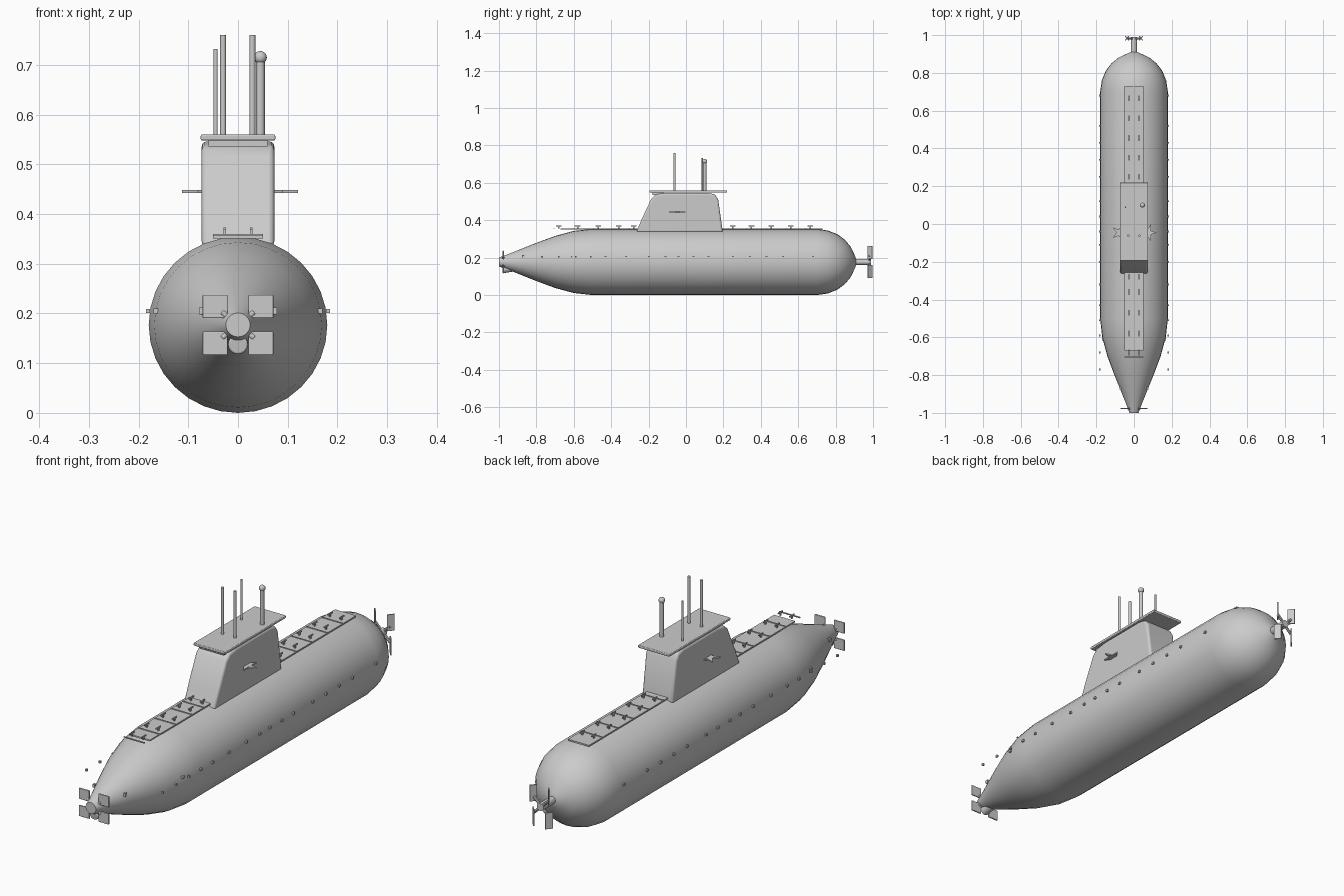
import bpy, bmesh, math
from mathutils import Vector, Matrix

if "Cube" in bpy.data.objects:
    bpy.data.objects.remove(bpy.data.objects["Cube"], do_unlink=True)

grey = bpy.data.materials.new("hull_grey")
grey.use_nodes = True
grey.diffuse_color = (0.6, 0.6, 0.6, 1)
grey.node_tree.nodes["Principled BSDF"].inputs["Base Color"].default_value = (0.6, 0.6, 0.6, 1)

AXIS = 0.177  # height of the hull centre line


def finish(name, bm, smooth=None, bevel=0):
    bmesh.ops.recalc_face_normals(bm, faces=bm.faces)
    mesh = bpy.data.meshes.new(name)
    bm.to_mesh(mesh)
    bm.free()
    mesh.materials.append(grey)
    obj = bpy.data.objects.new(name, mesh)
    bpy.context.collection.objects.link(obj)
    if bevel:
        mod = obj.modifiers.new("rounded_edges", 'BEVEL')
        mod.width = bevel
        mod.segments = 3
    if smooth:
        bpy.ops.object.select_all(action='DESELECT')
        obj.select_set(True)
        bpy.context.view_layer.objects.active = obj
        bpy.ops.object.shade_smooth_by_angle(angle=math.radians(smooth))
    return obj


def add_box(bm, centre, size, turn=0):
    m = Matrix.Translation(centre) @ Matrix.Rotation(turn, 4, 'Z') @ Matrix.Diagonal((*size, 1))
    bmesh.ops.create_cube(bm, size=1, matrix=m)


def add_rod(bm, start, end, radius, sides=12):
    a, b = Vector(start), Vector(end)
    m = Matrix.Translation((a + b) / 2) @ (b - a).to_track_quat('Z', 'Y').to_matrix().to_4x4()
    bmesh.ops.create_cone(bm, cap_ends=True, segments=sides, radius1=radius, radius2=radius,
                          depth=(b - a).length, matrix=m)


def add_prism(bm, points, shift):
    face = bm.faces.new([bm.verts.new(p) for p in points])
    out = bmesh.ops.extrude_face_region(bm, geom=[face])
    verts = [v for v in out["geom"] if isinstance(v, bmesh.types.BMVert)]
    bmesh.ops.translate(bm, verts=verts, vec=shift)


# Hull: rings of (y, radius) along the centre line
profile = [(-1, .024), (-.95, .042), (-.9, .062), (-.8, .102), (-.7, .139), (-.6, .166),
           (-.5, .177), (.7, .177), (.76, .168), (.81, .148), (.85, .118), (.88, .082),
           (.905, .03), (.91, .015)]
bm = bmesh.new()
rings = []
for y, r in profile:
    angles = [math.tau * i / 32 for i in range(32)]
    rings.append([bm.verts.new((r * 1.015 * math.cos(a), y, AXIS + r * math.sin(a))) for a in angles])
for a, b in zip(rings, rings[1:]):
    for i in range(32):
        j = (i + 1) % 32
        bm.faces.new((a[i], a[j], b[j], b[i]))
bm.faces.new(rings[0])
bm.faces.new(rings[-1])
finish("hull", bm, smooth=40)

# Sail with sloped front and back edges
bm = bmesh.new()
side = [(-.267, .335), (-.235, .41), (-.185, .515), (-.16, .538), (-.11, .546),
        (.12, .546), (.155, .538), (.172, .51), (.197, .335)]
add_prism(bm, [(-.073, y, z) for y, z in side], (.146, 0, 0))
finish("sail", bm, smooth=35, bevel=.01)

# Roof of the sail
bm = bmesh.new()
add_box(bm, (0, .012, .554), (.15, .415, .012))
finish("sail_roof", bm, bevel=.003)
bm = bmesh.new()
add_box(bm, (0, -.15, .542), (.118, .06, .012))
finish("roof_support", bm)

# Star-shaped plates through the sail sides
for name, x in (("right_star", -.075), ("left_star", .075)):
    bm = bmesh.new()
    points = []
    for i in range(10):
        r = .018 if i % 2 else .046
        a = math.tau * i / 10
        points.append((x + r * math.cos(a), -.046 + r * math.sin(a), .442))
    add_prism(bm, points, (0, 0, .006))
    finish(name, bm)

# Masts on the roof
for name, x, y, top, r in (("right_periscope", -.03, -.062, .76, .006),
                           ("left_periscope", .029, -.062, .76, .006),
                           ("aerial", -.045, .088, .732, .004),
                           ("radar_mast", .045, .1, .71, .009)):
    bm = bmesh.new()
    add_rod(bm, (x, y, .555), (x, y, top), r)
    finish(name, bm, smooth=40)
bm = bmesh.new()
bmesh.ops.create_uvsphere(bm, u_segments=16, v_segments=10, radius=.013,
                          matrix=Matrix.Translation((.045, .1, .715)))
finish("radar_ball", bm, smooth=60)

# Walkways with raised cross bars and pairs of cleats
for name, start, end, cleats in (("front_deck", -.67, -.24, (-.68, -.58, -.47, -.36, -.28)),
                                 ("rear_deck", .18, .73, (.25, .35, .455, .56, .665))):
    bm = bmesh.new()
    add_box(bm, (0, (start + end) / 2, .354), (.1, end - start, .006))
    finish(name, bm)
    bm = bmesh.new()
    for y in cleats:
        add_box(bm, (0, y - .025, .3575), (.1, .005, .004))
        for x in (-.027, .027):
            add_box(bm, (x, y, .37), (.005, .03, .005))
            add_box(bm, (x, y, .363), (.004, .008, .014))
    finish(name + "_cleats", bm)

# Rivets along both flanks
bm = bmesh.new()
for x in (-1, 1):
    for y in (-.77, -.68, -.59, -.51, -.43, -.32, -.2, -.11, -.04, .04, .12, .25, .34, .43, .52, .68):
        add_box(bm, (x * .181, y, .205), (.008, .009, .009))
    add_box(bm, (x * .165, -.61, .205), (.01, .012, .01))
    add_box(bm, (x * .073, -.87, .205), (.01, .012, .014))
finish("flank_rivets", bm)

# Four square plates and a barrel at the pointed end
bm = bmesh.new()
for x in (-.046, .046):
    for z in (-.037, .037):
        add_box(bm, (x, -.977, AXIS + z), (.05, .006, .047))
        add_rod(bm, (0, -.977, AXIS), (x * .7, -.977, AXIS + z * .7), .006, 8)
finish("front_plates", bm, bevel=.002)
bm = bmesh.new()
add_rod(bm, (0, -.98, .137), (0, -.93, .145), .02, 16)
finish("front_barrel", bm, smooth=40, bevel=.004)

# Propeller with four pitched blades
bm = bmesh.new()
add_rod(bm, (0, .9, AXIS), (0, .99, AXIS), .016, 16)
finish("propeller_shaft", bm, smooth=40)
bm = bmesh.new()
for x in (-1, 1):
    for z in (-1, 1):
        add_box(bm, (x * .037, .984, AXIS + z * .05), (.03, .005, .07), x * z * math.radians(50))
        add_rod(bm, (0, .982, AXIS), (x * .036, .982, AXIS + z * .035), .006, 8)
finish("propeller_blades", bm)
